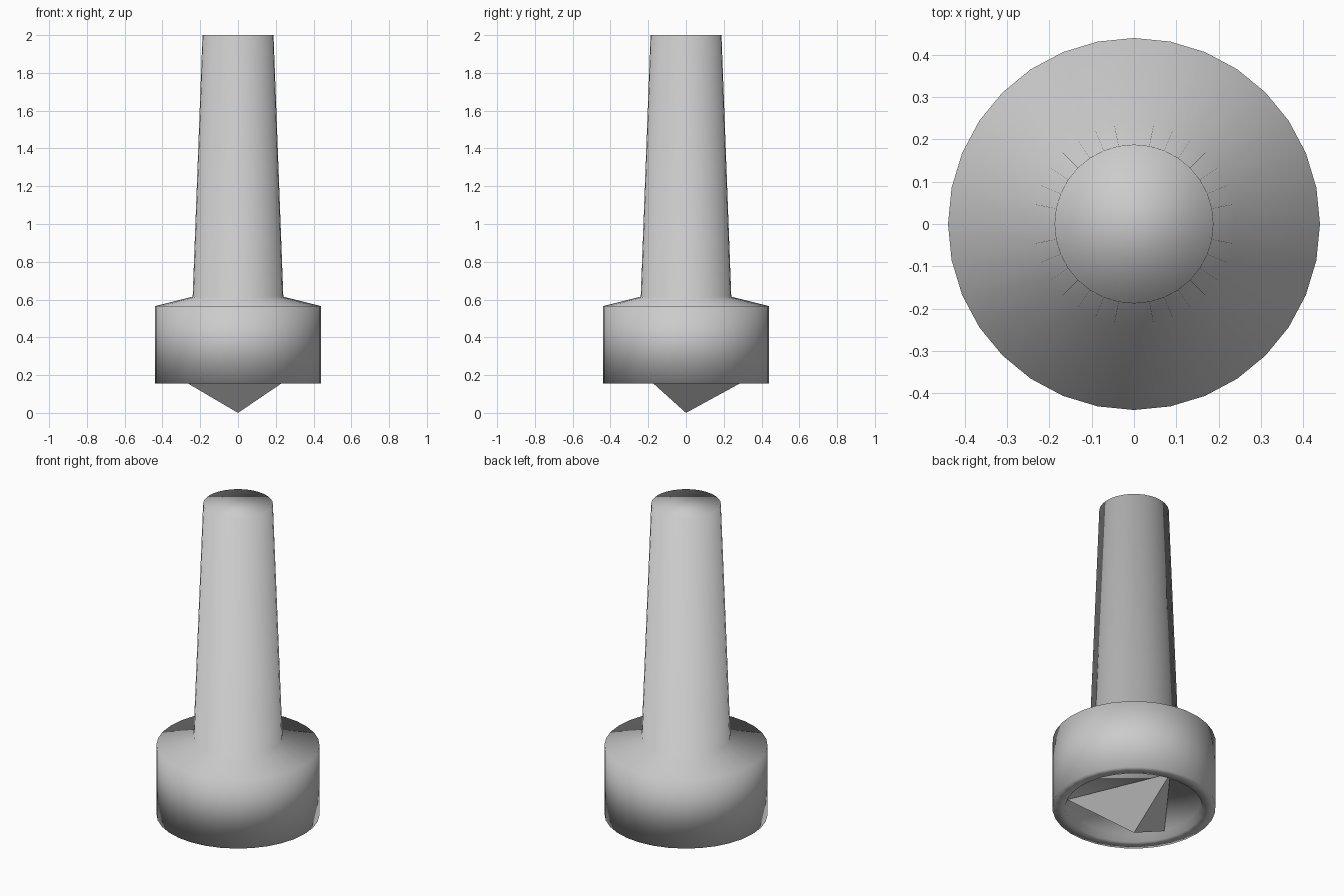
import bpy, bmesh
from math import cos, sin, tau, radians

if "Cube" in bpy.data.objects:
    bpy.data.objects.remove(bpy.data.objects["Cube"])


def add_object(name, bm, smooth):
    bmesh.ops.recalc_face_normals(bm, faces=bm.faces)
    for f in bm.faces:
        f.smooth = smooth
    mesh = bpy.data.meshes.new(name)
    bm.to_mesh(mesh)
    bm.free()
    obj = bpy.data.objects.new(name, mesh)
    bpy.context.collection.objects.link(obj)
    return obj


def lathe(name, profile, sides=32):
    """Revolve (radius, z) points around z and cap both ends."""
    bm = bmesh.new()
    rings = [[bm.verts.new((r * cos(tau * i / sides), r * sin(tau * i / sides), z))
              for i in range(sides)] for r, z in profile]
    for a, b in zip(rings, rings[1:]):
        for i in range(sides):
            j = (i + 1) % sides
            bm.faces.new((a[i], a[j], b[j], b[i]))
    bm.faces.new(rings[0])
    bm.faces.new(rings[-1])
    return add_object(name, bm, True)


# Tapered shaft, collar and recessed underside in one smooth body
lathe("shaft_and_collar", [(0.36, 0.20), (0.37, 0.155), (0.44, 0.155),
                           (0.44, 0.565), (0.24, 0.615), (0.188, 2.0)])

# Three-sided point set in the recess
bm = bmesh.new()
base = [bm.verts.new((0.36 * cos(radians(a)), 0.36 * sin(radians(a)), 0.195))
        for a in (83, 203, 323)]
tip = bm.verts.new((0, 0, 0))
bm.faces.new(base)
for i in range(3):
    bm.faces.new((base[i], base[(i + 1) % 3], tip))
add_object("bottom_point", bm, False)
